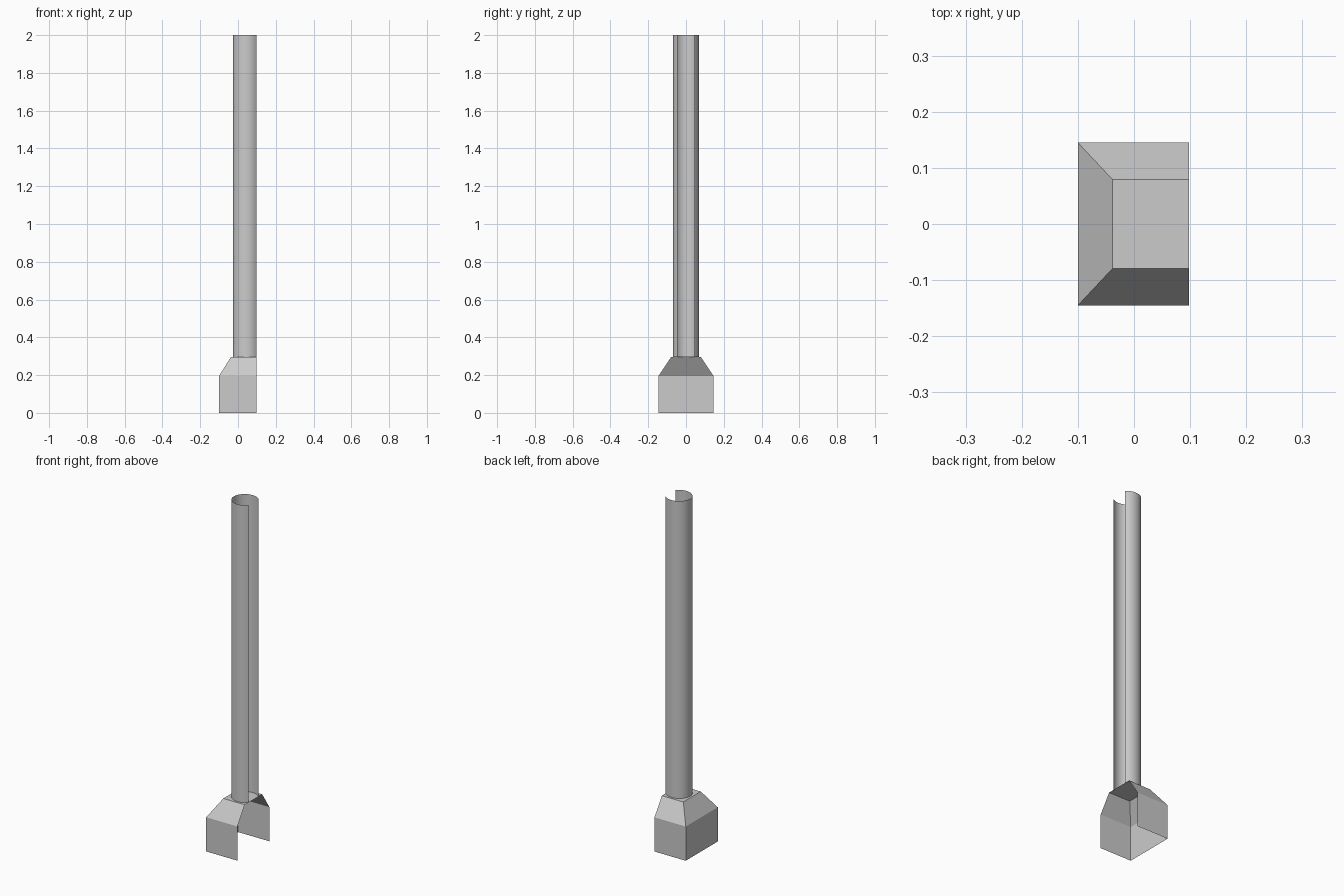
import bpy, bmesh, math

if "Cube" in bpy.data.objects:
    bpy.data.objects.remove(bpy.data.objects["Cube"])


def make_object(name, bm):
    mesh = bpy.data.meshes.new(name)
    bm.to_mesh(mesh)
    bm.free()
    obj = bpy.data.objects.new(name, mesh)
    bpy.context.collection.objects.link(obj)
    return obj


def sheet(bm, rings):
    # Open strips between successive outlines (the +x side stays open)
    rows = [[bm.verts.new(p) for p in ring] for ring in rings]
    for low, high in zip(rows, rows[1:]):
        for i in range(len(low) - 1):
            bm.faces.new((low[i], high[i], high[i + 1], low[i + 1]))
    return rows


def outline(x0, y, z, x1=0.098):
    return [(x1, -y, z), (x0, -y, z), (x0, y, z), (x1, y, z)]


# Ground housing: thin open-backed box with sloped shoulders and flat top
bm = bmesh.new()
rows = sheet(bm, [outline(-0.1, 0.145, 0), outline(-0.1, 0.145, 0.196),
                  outline(-0.038, 0.079, 0.295)])
bm.faces.new(list(reversed(rows[-1])))
make_object("base_housing", bm)

# Cable guard: thin tube with a slot along the +x side
CX, R, SLOT, N = 0.045, 0.0685, math.radians(42), 24
arc = []
for i in range(N + 1):
    a = SLOT + (2 * math.pi - 2 * SLOT) * i / N
    arc.append((CX + 0.0715 * math.cos(a), R * math.sin(a)))
bm = bmesh.new()
sheet(bm, [[(x, y, z) for x, y in arc] for z in (0.295, 2.0)])
for f in bm.faces:
    f.normal_flip()
    f.smooth = True
make_object("slotted_pipe", bm)
